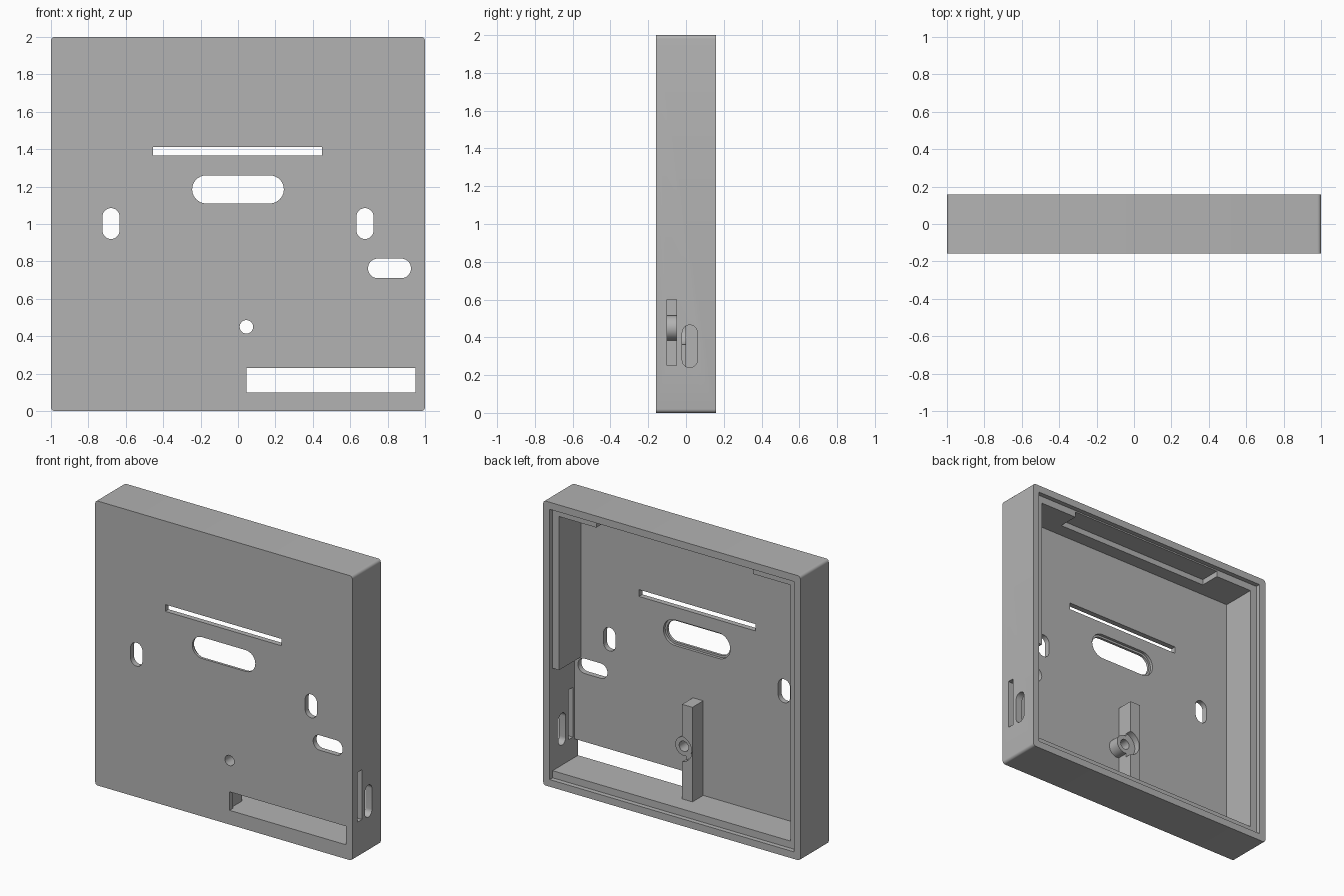
import bpy
import bmesh
import math

cube = bpy.data.objects.get("Cube")
if cube:
    bpy.data.objects.remove(cube, do_unlink=True)

grey = bpy.data.materials.new("plain_grey")
grey.use_nodes = True
COLOUR = (0.45, 0.45, 0.45, 1)
grey.diffuse_color = COLOUR
grey.node_tree.nodes["Principled BSDF"].inputs["Base Color"].default_value = COLOUR


def prism(name, outline, y0, y1):
    """Extrude an x-z outline from y0 to y1."""
    bm = bmesh.new()
    face = bm.faces.new([bm.verts.new((x, y0, z)) for x, z in outline])
    moved = bmesh.ops.extrude_face_region(bm, geom=[face])["geom"]
    verts = [v for v in moved if isinstance(v, bmesh.types.BMVert)]
    bmesh.ops.translate(bm, verts=verts, vec=(0, y1 - y0, 0))
    bmesh.ops.recalc_face_normals(bm, faces=bm.faces)
    mesh = bpy.data.meshes.new(name)
    bm.to_mesh(mesh)
    bm.free()
    mesh.materials.append(grey)
    obj = bpy.data.objects.new(name, mesh)
    bpy.context.collection.objects.link(obj)
    return obj


def rounded(x0, x1, z0, z1, r, steps=10):
    """Rectangle outline with rounded corners; a large r gives a slot or circle."""
    corners = ((x1 - r, z1 - r), (x0 + r, z1 - r), (x0 + r, z0 + r), (x1 - r, z0 + r))
    points = []
    for i, (cx, cz) in enumerate(corners):
        for k in range(steps + 1):
            a = math.pi / 2 * (i + k / steps)
            p = (cx + r * math.cos(a), cz + r * math.sin(a))
            if not points or math.dist(p, points[-1]) > 1e-5:
                points.append(p)
    if math.dist(points[0], points[-1]) < 1e-5:
        points.pop()
    return points


def box(name, x0, x1, y0, y1, z0, z1):
    return prism(name, [(x0, z0), (x1, z0), (x1, z1), (x0, z1)], y0, y1)


def slot(name, x0, x1, y0, y1, z0, z1):
    return prism(name, rounded(x0, x1, z0, z1, min(x1 - x0, z1 - z0) / 2), y0, y1)


def disc(name, x, z, r, y0, y1):
    return slot(name, x - r, x + r, y0, y1, z - r, z + r)


def cut(target, cutters):
    """Subtract each cutter, then remove it."""
    for cutter in cutters:
        mod = target.modifiers.new("cut", "BOOLEAN")
        mod.operation = "DIFFERENCE"
        mod.solver = "EXACT"
        mod.object = cutter
        bpy.context.view_layer.update()
        graph = bpy.context.evaluated_depsgraph_get()
        mesh = bpy.data.meshes.new_from_object(target.evaluated_get(graph))
        target.modifiers.clear()
        target.data = mesh
        bpy.data.objects.remove(cutter, do_unlink=True)


def smooth(obj):
    bpy.ops.object.select_all(action="DESELECT")
    obj.select_set(True)
    bpy.context.view_layer.objects.active = obj
    bpy.ops.object.shade_smooth_by_angle(angle=math.radians(30))


FRONT, BACK = -0.158, 0.158
FLOOR, STEP = -0.12, 0.125          # inner plate face and lid ledge
OUT = FRONT - 0.1

# Enclosure shell, open at the back
shell = prism("enclosure_shell", rounded(-1, 1, 0, 2, 0.02, 5), FRONT, BACK)
cut(shell, [
    box("lid_recess", -0.95, 0.95, STEP, 0.3, 0.05, 1.95),
    box("chamber", -0.9, 0.9, FLOOR, 0.2, 0.1, 1.9),
    box("side_pocket", 0.8, 0.95, FLOOR, 0.2, 0.1, 0.82),
    box("top_pocket", -0.61, 0.61, -0.02, 0.14, 1.8, 1.94),
])

# Openings through the front plate
cut(shell, [
    box("vent_slot", -0.455, 0.45, OUT, 0, 1.365, 1.413),
    slot("cable_slot", -0.245, 0.245, OUT, 0, 1.11, 1.26),
    slot("cable_slot_step", -0.26, 0.26, -0.14, 0, 1.095, 1.275),
    slot("screw_slot_left", 0.633, 0.725, OUT, 0, 0.92, 1.085),
    slot("screw_slot_right", -0.725, -0.633, OUT, 0, 0.92, 1.085),
    slot("side_screw_slot", 0.695, 0.925, OUT, 0, 0.71, 0.815),
    box("connector_window", 0.045, 0.95, OUT, 0, 0.1, 0.23),
    disc("screw_hole", 0.045, 0.45, 0.036, OUT, 0),
])

# Openings through the left wall
side_slot = slot("side_slot", -0.02, 0.06, -1.2, -0.85, 0.24, 0.465)
side_slot.rotation_euler.z = math.pi / 2
cut(shell, [box("side_window", 0.85, 1.2, -0.1, -0.05, 0.25, 0.6), side_slot])
smooth(shell)

# Support rib with a pocket around the screw
rib = box("support_rib", -0.05, 0.03, FLOOR - 0.01, 0, 0.09, 0.765)
cut(rib, [disc("rib_pocket", 0.045, 0.45, 0.09, -0.045, 0.1),
          disc("rib_hole", 0.045, 0.45, 0.036, OUT, 0.1)])
smooth(rib)

# Screw boss
boss = disc("screw_boss", 0.045, 0.45, 0.066, FLOOR - 0.01, -0.04)
cut(boss, [disc("boss_hole", 0.045, 0.45, 0.036, OUT, 0.1)])
smooth(boss)
